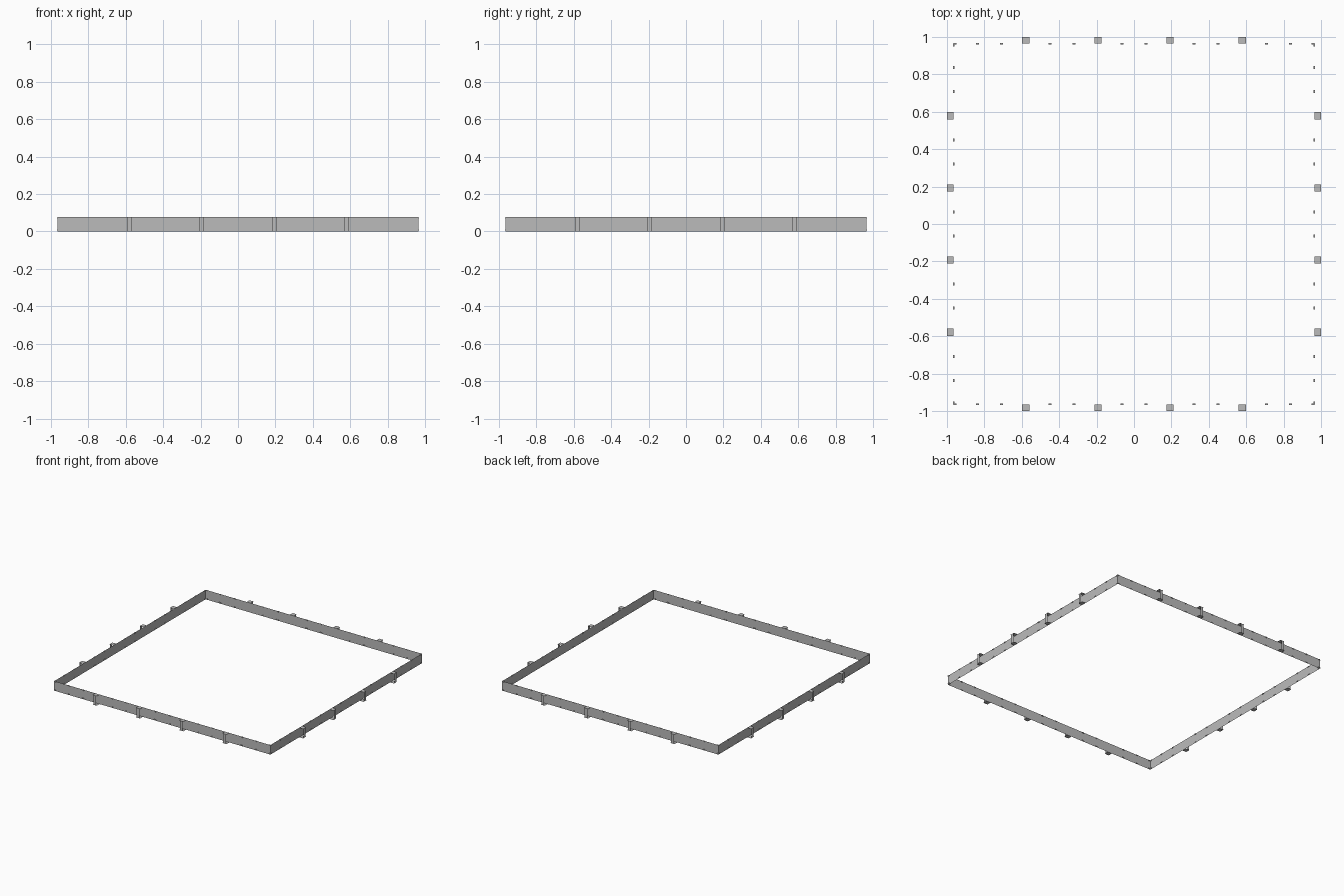
import bpy, bmesh
from math import pi
from mathutils import Matrix, Vector

cube = bpy.data.objects.get("Cube")
if cube:
    bpy.data.objects.remove(cube)

WALL, OUTER, HEIGHT = 0.965, 1.0, 0.077
PANELS = 5
PANEL = 2 * WALL / PANELS

steel = bpy.data.materials.new("grey_steel")
steel.use_nodes = True
steel.diffuse_color = (0.5, 0.5, 0.5, 1)
steel.node_tree.nodes["Principled BSDF"].inputs["Base Color"].default_value = (0.5, 0.5, 0.5, 1)


def quad(bm, origin, u, v):
    """Thin sheet spanned by two edge vectors."""
    o, u, v = Vector(origin), Vector(u), Vector(v)
    bm.faces.new([bm.verts.new(p) for p in (o, o + u, o + u + v, o + v)])


def box(bm, centre, size):
    bmesh.ops.create_cube(bm, size=1, matrix=Matrix.Translation(centre) @ Matrix.Diagonal((*size, 1)))


def finish(name, bm, turn):
    bmesh.ops.rotate(bm, verts=bm.verts, matrix=Matrix.Rotation(turn, 3, 'Z'))
    mesh = bpy.data.meshes.new(name)
    bm.to_mesh(mesh)
    bm.free()
    mesh.materials.append(steel)
    bpy.context.collection.objects.link(bpy.data.objects.new(name, mesh))


for side, name in enumerate(("front", "left", "back", "right")):
    turn = side * pi / 2

    # Thin wall panels
    bm = bmesh.new()
    for i in range(PANELS):
        quad(bm, (-WALL + i * PANEL, -WALL, 0), (PANEL, 0, 0), (0, 0, HEIGHT))
    finish(name + "_wall_panels", bm, turn)

    # Open brackets over the panel seams: two caps and an outer plate
    bm = bmesh.new()
    for i in range(1, PANELS):
        x = -WALL + i * PANEL
        for z in (0, HEIGHT):
            quad(bm, (x - 0.019, -OUTER, z), (0.038, 0, 0), (0, OUTER - WALL, 0))
        quad(bm, (x - 0.012, -OUTER, 0), (0.024, 0, 0), (0, 0, HEIGHT))
    finish(name + "_seam_brackets", bm, turn)

    # Small clips at every third of a panel, near both rims
    bm = bmesh.new()
    for i in range(PANELS * 3 + 1):
        if i % 3 == 0 and 0 < i < PANELS * 3:
            continue
        x = -WALL + i * PANEL / 3
        x += 0.008 * ((i == 0) - (i == PANELS * 3))
        for z in (0.007, HEIGHT - 0.004):
            box(bm, (x, -WALL, z), (0.016, 0.008, 0.006))
    finish(name + "_rim_clips", bm, turn)
